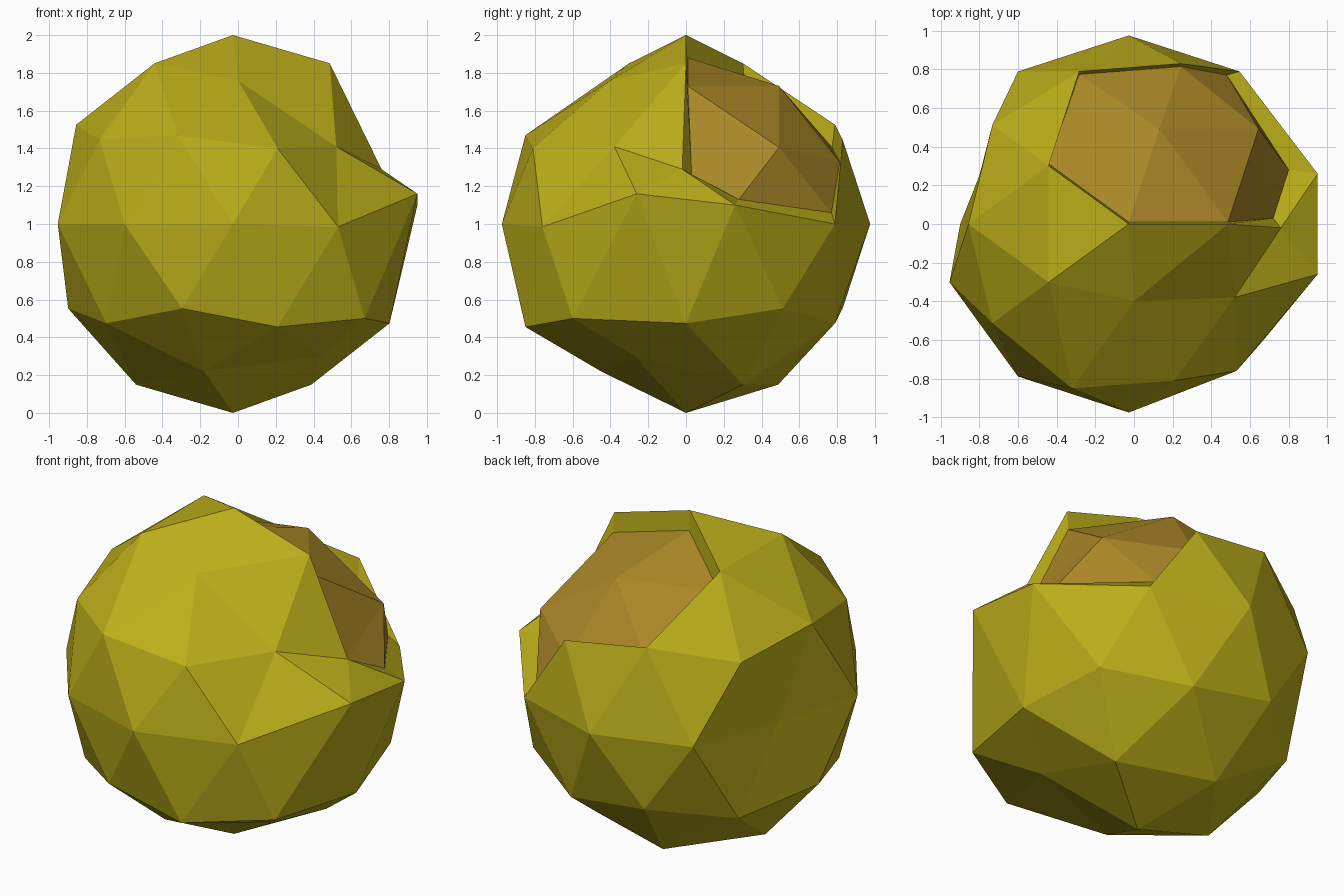
import bpy, bmesh
from mathutils import Vector

if "Cube" in bpy.data.objects:
    bpy.data.objects.remove(bpy.data.objects["Cube"])


def material(name, rgb):
    m = bpy.data.materials.new(name)
    m.diffuse_color = (*rgb, 1)
    m.use_nodes = True
    m.node_tree.nodes["Principled BSDF"].inputs["Base Color"].default_value = m.diffuse_color
    return m


def nearest(verts, p):
    return min(verts, key=lambda v: (v.co - Vector(p)).length)


bm = bmesh.new()
bmesh.ops.create_icosphere(bm, subdivisions=2, radius=1)

# crater floor: the faces around two neighbouring vertices
middle = [nearest(bm.verts, p) for p in [(.16, .5, .85), (.69, .5, .53)]]
patch = list({f for v in middle for f in v.link_faces})

# chipped vertices: direction on the unit sphere -> final position
chips = [
    ((.16, -.5, .85), (0, -.40, 1.76)),
    ((.69, -.5, .53), (.52, -.38, 1.41)),
    ((.28, -.85, .45), (.21, -.81, 1.40)),
    ((-.26, -.81, .53), (-.32, -.85, 1.47)),
    ((.59, -.81, 0), (.53, -.76, .985)),
    ((.95, -.31, 0), (.95, -.26, 1.16)),
    ((.95, .31, 0), (.95, .26, 1.10)),
    ((.89, 0, .45), (.76, -.02, 1.29)),
    ((.26, -.81, -.53), (.21, -.85, .455)),
    ((.72, -.53, -.45), (.67, -.60, .50)),
    ((.43, -.31, -.85), (.44, -.27, .30)),
    ((-.16, -.5, -.85), (-.18, -.45, .22)),
    ((-.95, .31, 0), (-.80, .25, 1.0)),
]
moved = [(nearest(bm.verts, p), q) for p, q in chips]
for v in bm.verts:
    v.co = Vector((v.co.x * .975 - .027, v.co.y * .975, v.co.z + 1))
for v, q in moved:
    v.co = q

# sink the patch to leave a rim wall, then colour its floor
out = bmesh.ops.extrude_face_region(bm, geom=patch)["geom"]
bmesh.ops.delete(bm, geom=[f for f in patch if f.is_valid], context='FACES')
floor_verts = [g for g in out if isinstance(g, bmesh.types.BMVert)]
floor_faces = [g for g in out if isinstance(g, bmesh.types.BMFace)]
fitted = [
    ((.95, .26, 1.10), (.80, .28, 1.13)),
    ((.76, -.02, 1.29), (.72, .03, 1.26)),
    ((.55, .79, 1.0), (.48, .77, 1.06)),
]
fitted = [(nearest(floor_verts, p), q) for p, q in fitted]
for v in floor_verts:
    v.co += Vector((0, .01 if v.co.y < .4 else -.015 if v.co.y > .6 else .005, -.12))
for v, q in fitted:
    v.co = q
for f in floor_faces:
    f.material_index = 1

# faceted boulder object
mesh = bpy.data.meshes.new("boulder")
bm.to_mesh(mesh)
bm.free()
mesh.materials.append(material("olive_yellow", (.50, .42, .01)))
mesh.materials.append(material("brown", (.40, .24, .02)))
boulder = bpy.data.objects.new("boulder", mesh)
bpy.context.collection.objects.link(boulder)
